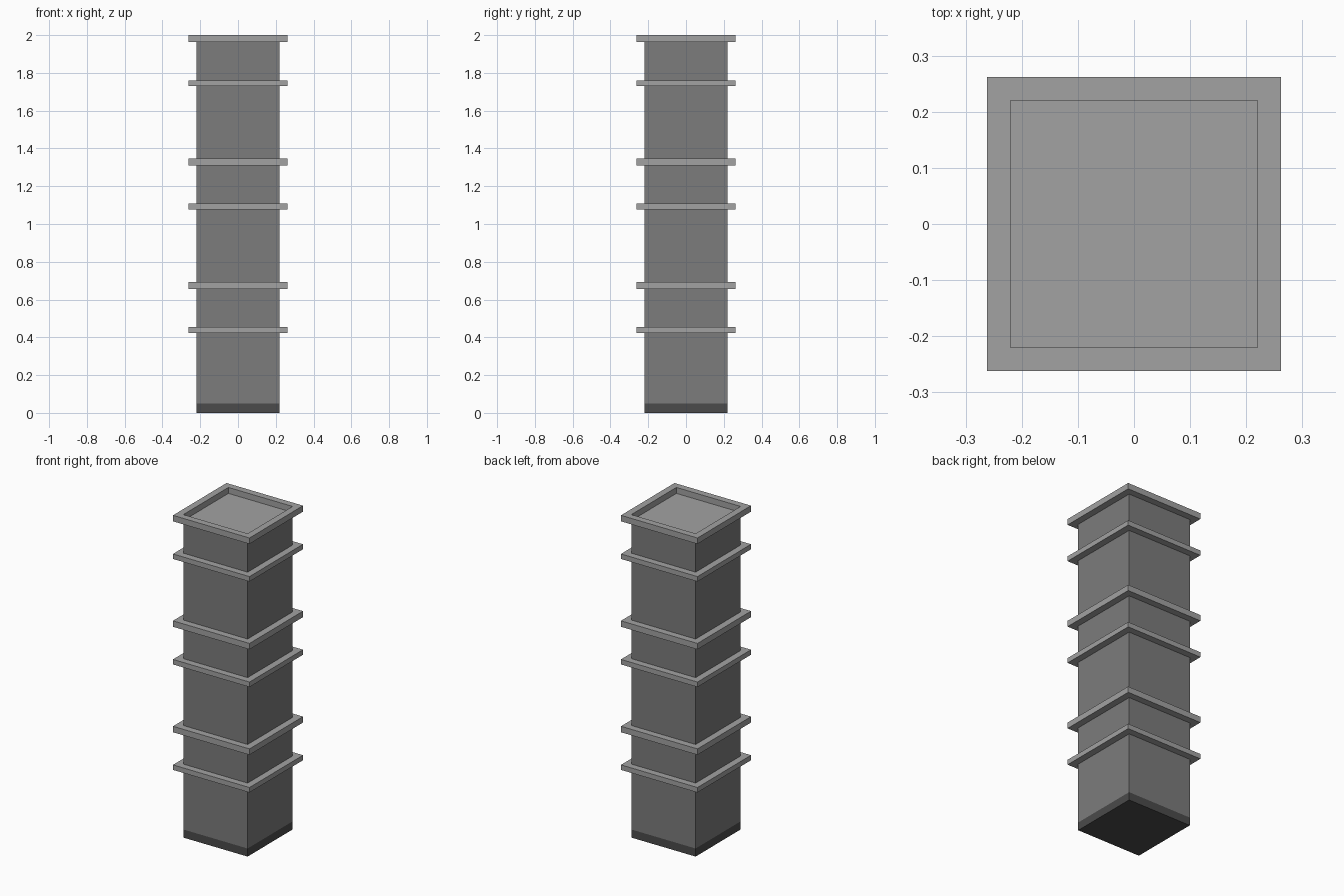
import bpy, bmesh

if "Cube" in bpy.data.objects:
    bpy.data.objects.remove(bpy.data.objects["Cube"])

BODY, RIM = 0.22, 0.262  # half widths


def material(name, v):
    m = bpy.data.materials.new(name)
    m.diffuse_color = (v, v, v, 1)
    m.use_nodes = True
    m.node_tree.nodes["Principled BSDF"].inputs["Base Color"].default_value = m.diffuse_color
    return m


dark = material("dark_grey", 0.07)
mid = material("mid_grey", 0.2)
light = material("light_grey", 0.36)


def finish(name, bm, *mats):
    bmesh.ops.recalc_face_normals(bm, faces=bm.faces[:])
    mesh = bpy.data.meshes.new(name)
    bm.to_mesh(mesh)
    bm.free()
    for m in mats:
        mesh.materials.append(m)
    ob = bpy.data.objects.new(name, mesh)
    bpy.context.collection.objects.link(ob)
    return ob


def square(bm, half, z):
    return [bm.verts.new((x * half, y * half, z))
            for x, y in ((-1, -1), (1, -1), (1, 1), (-1, 1))]


def bridge(bm, a, b):
    for i in range(4):
        j = (i + 1) % 4
        bm.faces.new((a[i], a[j], b[j], b[i]))


def block(name, half, z0, z1, side, top):
    bm = bmesh.new()
    lo, hi = square(bm, half, z0), square(bm, half, z1)
    bridge(bm, lo, hi)
    bm.faces.new(lo[::-1])
    bm.faces.new(hi).material_index = 1
    finish(name, bm, side, top)


def frame(name, inner, outer, z0, z1):
    bm = bmesh.new()
    loops = [square(bm, h, z) for h, z in
             ((outer, z0), (outer, z1), (inner, z1), (inner, z0))]
    for k in range(4):
        bridge(bm, loops[k], loops[(k + 1) % 4])
    finish(name, bm, light)


# Dark foot and main shaft with a pale recessed top
block("foot", BODY, 0, 0.05, dark, dark)
block("shaft", BODY, 0.05, 1.963, mid, light)

# Three pairs of square collars; the highest one forms the raised top rim
for i in range(3):
    top = 2.0 - 0.653 * i
    frame(f"thick_collar_{i + 1}", BODY if i == 0 else BODY - 0.005, RIM, top - 0.037, top)
    top = 1.761 - 0.653 * i
    frame(f"thin_collar_{i + 1}", BODY - 0.005, RIM, top - 0.031, top)
